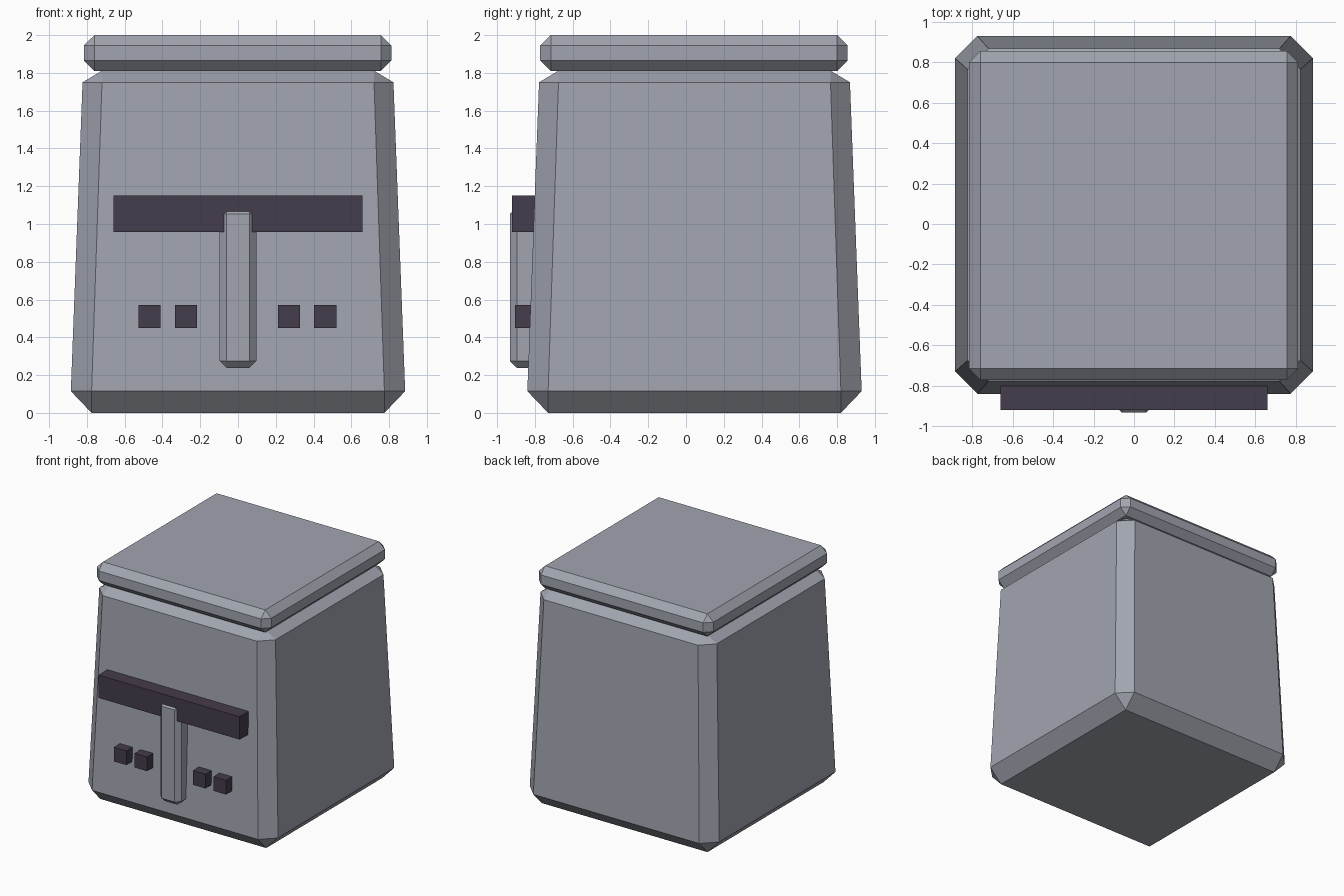
import bpy, bmesh
from math import radians

if "Cube" in bpy.data.objects:
    bpy.data.objects.remove(bpy.data.objects["Cube"])


def material(name, rgb):
    m = bpy.data.materials.new(name)
    m.diffuse_color = (*rgb, 1)
    m.use_nodes = True
    m.node_tree.nodes["Principled BSDF"].inputs["Base Color"].default_value = m.diffuse_color
    return m


GREY = material("cool_grey", (0.355, 0.375, 0.43))
DARK = material("dark_plum", (0.060, 0.045, 0.072))


def finish(name, bm, mat):
    bmesh.ops.recalc_face_normals(bm, faces=bm.faces)
    mesh = bpy.data.meshes.new(name)
    bm.to_mesh(mesh)
    bm.free()
    mesh.materials.append(mat)
    obj = bpy.data.objects.new(name, mesh)
    bpy.context.collection.objects.link(obj)
    return obj


def chamfered_block(name, mat, centre, low, high):
    """low / high = (end z, side z, end half x, end half y, chamfer)"""
    bm = bmesh.new()
    cx, cy = centre
    for z_end, z_side, hx, hy, c in (low, high):
        for sx in (-1, 1):
            for sy in (-1, 1):
                for x, y, z in ((hx, hy, z_end), (hx + c, hy, z_side), (hx, hy + c, z_side)):
                    bm.verts.new((cx + sx * x, cy + sy * y, z))
    bmesh.ops.convex_hull(bm, input=bm.verts)
    bmesh.ops.dissolve_limit(bm, angle_limit=radians(1), verts=bm.verts, edges=bm.edges)
    return finish(name, bm, mat)


def box(name, mat, x, y, z):
    bm = bmesh.new()
    bmesh.ops.create_cube(bm, size=1)
    for v in bm.verts:
        v.co = [r[0] if c < 0 else r[1] for c, r in zip(v.co, (x, y, z))]
    return finish(name, bm, mat)


# Tapered body and lid
chamfered_block("body", GREY, (0, 0.045),
                (0, 0.115, 0.775, 0.775, 0.11), (1.812, 1.75, 0.72, 0.72, 0.103))
chamfered_block("lid", GREY, (-0.002, 0.042),
                (1.81, 1.865, 0.758, 0.758, 0.056), (2.0, 1.945, 0.758, 0.758, 0.056))

# Upright handle on the front, sunk into the body
chamfered_block("handle", GREY, (0, -0.83),
                (0.238, 0.275, 0.06, 0.065, 0.038), (1.09, 1.052, 0.06, 0.065, 0.038))

# Dark crossbar and four buttons
box("crossbar", DARK, (-0.66, 0.66), (-0.92, -0.74), (0.957, 1.15))
for i, cx in enumerate((-0.468, -0.275, 0.27, 0.462)):
    box(f"button_{i + 1}", DARK, (cx - 0.059, cx + 0.059), (-0.904, -0.76), (0.45, 0.57))
